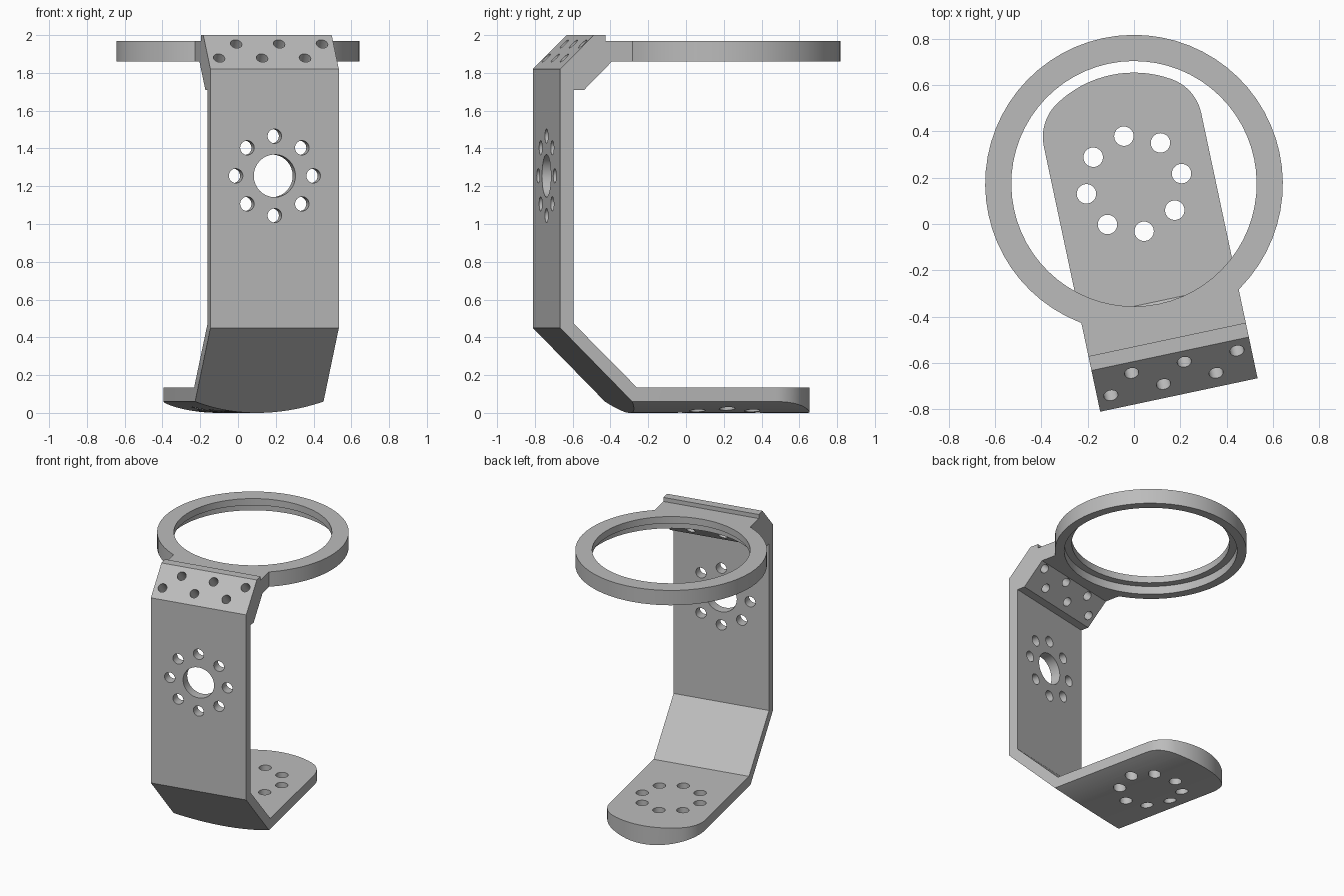
import bpy, bmesh
from math import sin, cos, pi, radians, sqrt, acos
from mathutils import Vector, Matrix

cube = bpy.data.objects.get("Cube")
if cube:
    bpy.data.objects.remove(cube, do_unlink=True)

HALF = 0.3475          # half the plate width
FRONT = -0.933         # front face, measured from the ring axis
HOLE_Z = 1.255         # height of the large front hole


def make_object(name, bm):
    bmesh.ops.recalc_face_normals(bm, faces=bm.faces)
    mesh = bpy.data.meshes.new(name)
    bm.to_mesh(mesh)
    bm.free()
    obj = bpy.data.objects.new(name, mesh)
    bpy.context.collection.objects.link(obj)
    return obj


def extrude(name, points, direction):
    """Prism from a flat outline."""
    bm = bmesh.new()
    face = bm.faces.new([bm.verts.new(p) for p in points])
    side = bmesh.ops.extrude_face_region(bm, geom=[face])
    moved = [g for g in side["geom"] if isinstance(g, bmesh.types.BMVert)]
    bmesh.ops.translate(bm, verts=moved, vec=direction)
    return make_object(name, bm)


def rods(name, items, sides=32):
    """Cylinders given as (start, end, radius)."""
    bm = bmesh.new()
    for start, end, radius in items:
        a, b = Vector(start), Vector(end)
        turn = (b - a).to_track_quat('Z', 'Y').to_matrix().to_4x4()
        bmesh.ops.create_cone(bm, cap_ends=True, segments=sides, radius1=radius,
                              radius2=radius, depth=(b - a).length,
                              matrix=Matrix.Translation((a + b) / 2) @ turn)
    return make_object(name, bm)


def combine(target, tool, operation):
    mod = target.modifiers.new("combine", 'BOOLEAN')
    mod.operation = operation
    mod.solver = 'EXACT'
    mod.object = tool
    bpy.context.view_layer.objects.active = target
    bpy.ops.object.modifier_apply(modifier=mod.name)
    bpy.data.objects.remove(tool, do_unlink=True)


def arc(cx, cy, radius, start, end, steps):
    return [(cx + radius * cos(start + (end - start) * i / steps),
             cy + radius * sin(start + (end - start) * i / steps))
            for i in range(steps + 1)]


# Side profile of the whole bent plate: base, upright, sloped head, neck
profile = [(0, 0.45), (0, 1.82), (0.182, 2.0), (0.245, 2.0), (0.245, 1.97),
           (0.6, 1.97), (0.6, 1.86), (0.28, 1.86), (0.13, 1.71), (0.0715, 1.71),
           (0.0715, 0.475), (0.415, 0.135), (1.6, 0.135), (1.6, -0.1), (0.55, -0.1)]
bracket = extrude("bracket", [(-0.5, FRONT + v, z) for v, z in profile], (1, 0, 0))

# Plan outline: straight sides, rounded rear end of the base
fillet, end_r = 0.2, 0.48
cu = HALF - fillet
cv = sqrt((end_r - fillet) ** 2 - cu ** 2)
split = acos(cu / (end_r - fillet))
plan = [(-HALF, -1.2), (HALF, -1.2)]
plan += arc(cu, cv, fillet, 0, split, 10)
plan += arc(0, 0, end_r, split, pi - split, 16)[1:-1]
plan += arc(-cu, cv, fillet, pi - split, pi, 10)
combine(bracket, extrude("plan", [(u, v, -1) for u, v in plan], (0, 0, 4)), 'INTERSECT')

# Shallow curved underside
sag = 0.06
big = (HALF ** 2 + sag ** 2) / (2 * sag)
section = arc(0, big, big, radians(-112), radians(-68), 32) + [(0.39, 3), (-0.39, 3)]
combine(bracket, extrude("belly", [(u, -1.5, z) for u, z in section], (0, 3, 0)), 'INTERSECT')

# Ring with a stepped bore
combine(bracket, rods("ring", [((0, 0, 1.86), (0, 0, 1.97), 0.643)], 64), 'UNION')
combine(bracket, rods("bore", [((0, 0, 1.8), (0, 0, 2.1), 0.53)], 64), 'DIFFERENCE')
combine(bracket, rods("recess", [((0, 0, 1.8), (0, 0, 1.92), 0.58)], 64), 'DIFFERENCE')

# Hole circles in base and upright, plus two rows through the sloped head
holes = [((0, FRONT - 0.1, HOLE_Z), (0, FRONT + 0.2, HOLE_Z), 0.113)]
for i in range(8):
    x, y = 0.21 * cos(i * pi / 4), 0.21 * sin(i * pi / 4)
    holes.append(((x, y, -0.1), (x, y, 0.3), 0.042))
    holes.append(((x, FRONT - 0.1, HOLE_Z + y), (x, FRONT + 0.2, HOLE_Z + y), 0.038))
for i in range(3):
    for u, v in ((-0.288, 0.059), (-0.18, 0.134)):
        p = Vector((u + 0.2325 * i, FRONT + v, 1.82 + v))
        step = Vector((0, 0.1, -0.1))
        holes.append((p - step, p + step * 2.1, 0.031))
combine(bracket, rods("holes", holes), 'DIFFERENCE')

# Turn and place
bracket.data.transform(Matrix.Translation((0, 0.174, 0)) @ Matrix.Rotation(radians(12), 4, 'Z'))

# Material
grey = bpy.data.materials.new("plain grey")
grey.use_nodes = True
colour = (0.5, 0.5, 0.5, 1)
grey.diffuse_color = colour
grey.node_tree.nodes["Principled BSDF"].inputs["Base Color"].default_value = colour
bracket.data.materials.clear()
bracket.data.materials.append(grey)
for poly in bracket.data.polygons:
    poly.material_index = 0

bpy.ops.object.select_all(action='DESELECT')
bracket.select_set(True)
bpy.context.view_layer.objects.active = bracket
bpy.ops.object.shade_smooth_by_angle(angle=radians(25))
